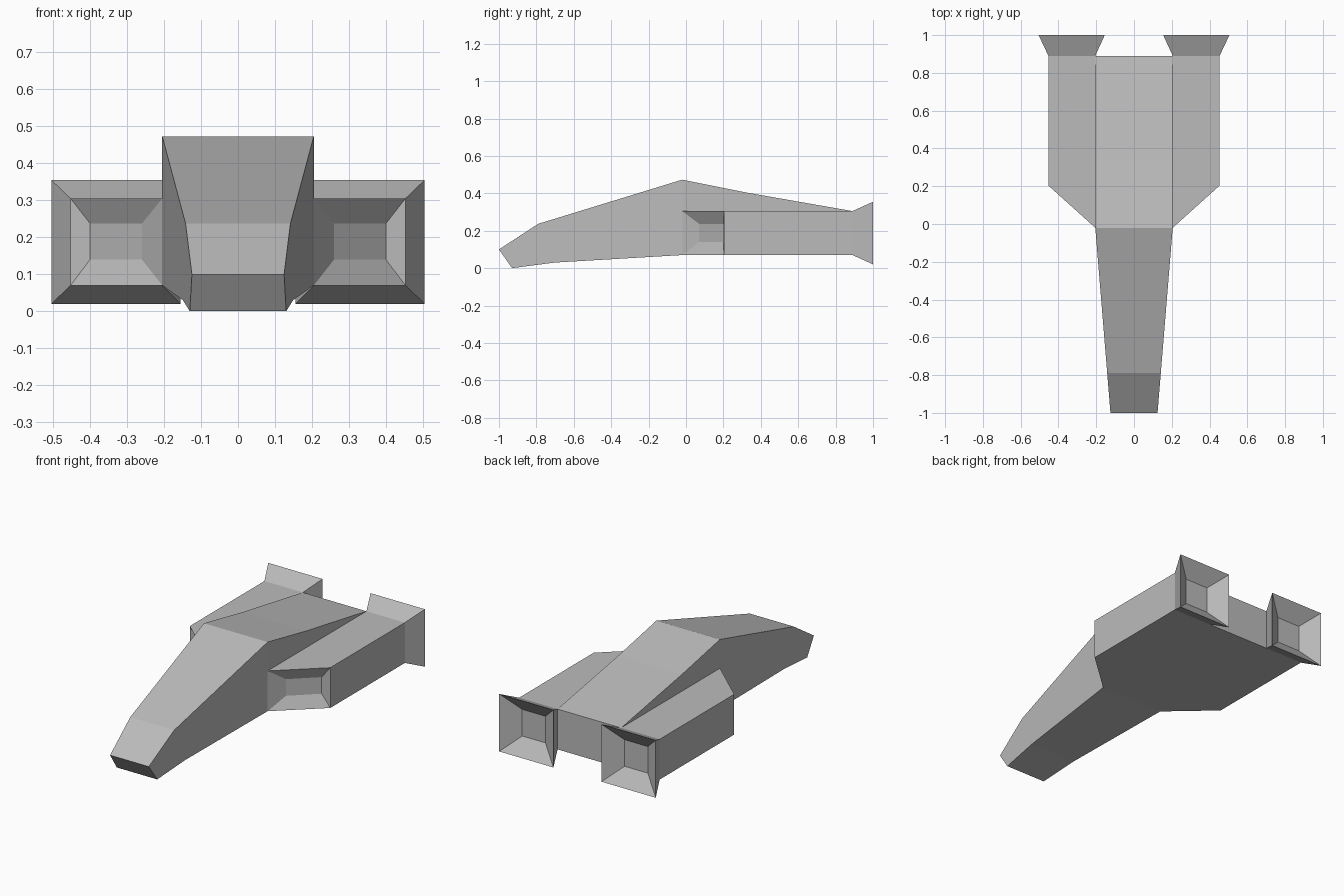
import bpy
import bmesh

cube = bpy.data.objects.get("Cube")
if cube:
    bpy.data.objects.remove(cube, do_unlink=True)

# Plain grey hull paint
GREY = (0.5, 0.5, 0.5, 1)
paint = bpy.data.materials.new("hull_grey")
paint.use_nodes = True
paint.diffuse_color = GREY
paint.node_tree.nodes["Principled BSDF"].inputs["Base Color"].default_value = GREY

HALF, SHOULDER, TAIL = 0.205, -0.02, 0.89   # hull half width, widest station, rear
BELLY, DECK = 0.07, 0.305                   # engine bottom and top


def finish(bm, name):
    bmesh.ops.recalc_face_normals(bm, faces=bm.faces)
    mesh = bpy.data.meshes.new(name)
    bm.to_mesh(mesh)
    bm.free()
    mesh.materials.append(paint)
    obj = bpy.data.objects.new(name, mesh)
    bpy.context.collection.objects.link(obj)
    return obj


def half_width(y):
    """Hull tapers evenly from the shoulder to the nose."""
    return HALF + min(0, y - SHOULDER) * 0.082


# Hull: side profile spanned across the tapering width
top = [(-1, 0.10), (-0.79, 0.237), (SHOULDER, 0.473), (0.33, 0.403), (TAIL, DECK)]
bottom = [(TAIL, BELLY), (SHOULDER, BELLY), (-0.70, 0.03), (-0.93, 0)]
profile = top + bottom
bm = bmesh.new()
sides = [[bm.verts.new((s * half_width(y), y, z)) for y, z in profile] for s in (-1, 1)]
for i in range(len(profile)):
    j = (i + 1) % len(profile)
    bm.faces.new((sides[0][i], sides[0][j], sides[1][j], sides[1][i]))
for v in sides:
    bm.faces.new(v[:3] + v[6:])   # tapering nose wall
    bm.faces.new(v[2:7])          # straight rear wall
finish(bm, "hull")


def ring(bm, x0, x1, y0, y1, z0, z1):
    """Four corners, inner side first."""
    return [bm.verts.new(p) for p in ((x0, y0, z0), (x0, y0, z1), (x1, y1, z1), (x1, y1, z0))]


# Engines: intake floor, slanted intake rim, pod rear, flared nozzle rim, nozzle floor
for side, name in ((1, "left_engine"), (-1, "right_engine")):
    bm = bmesh.new()
    rings = [
        ring(bm, 0.26, 0.40, 0.07, 0.20, 0.14, 0.237),
        ring(bm, HALF, 0.453, SHOULDER, 0.203, BELLY, DECK),
        ring(bm, HALF, 0.453, TAIL, TAIL, BELLY, DECK),
        ring(bm, 0.155, 0.505, 1, 1, 0.02, 0.355),
        ring(bm, 0.255, 0.405, 0.93, 0.93, 0.11, 0.265),
    ]
    for n, (a, b) in enumerate(zip(rings, rings[1:])):
        for i in range(4):
            if n == 1 and i == 0:
                continue          # pod is open where it meets the hull
            j = (i + 1) % 4
            bm.faces.new((a[i], a[j], b[j], b[i]))
    bm.faces.new(rings[0])
    bm.faces.new(rings[-1])
    for v in bm.verts:
        v.co.x *= side
    finish(bm, name)
